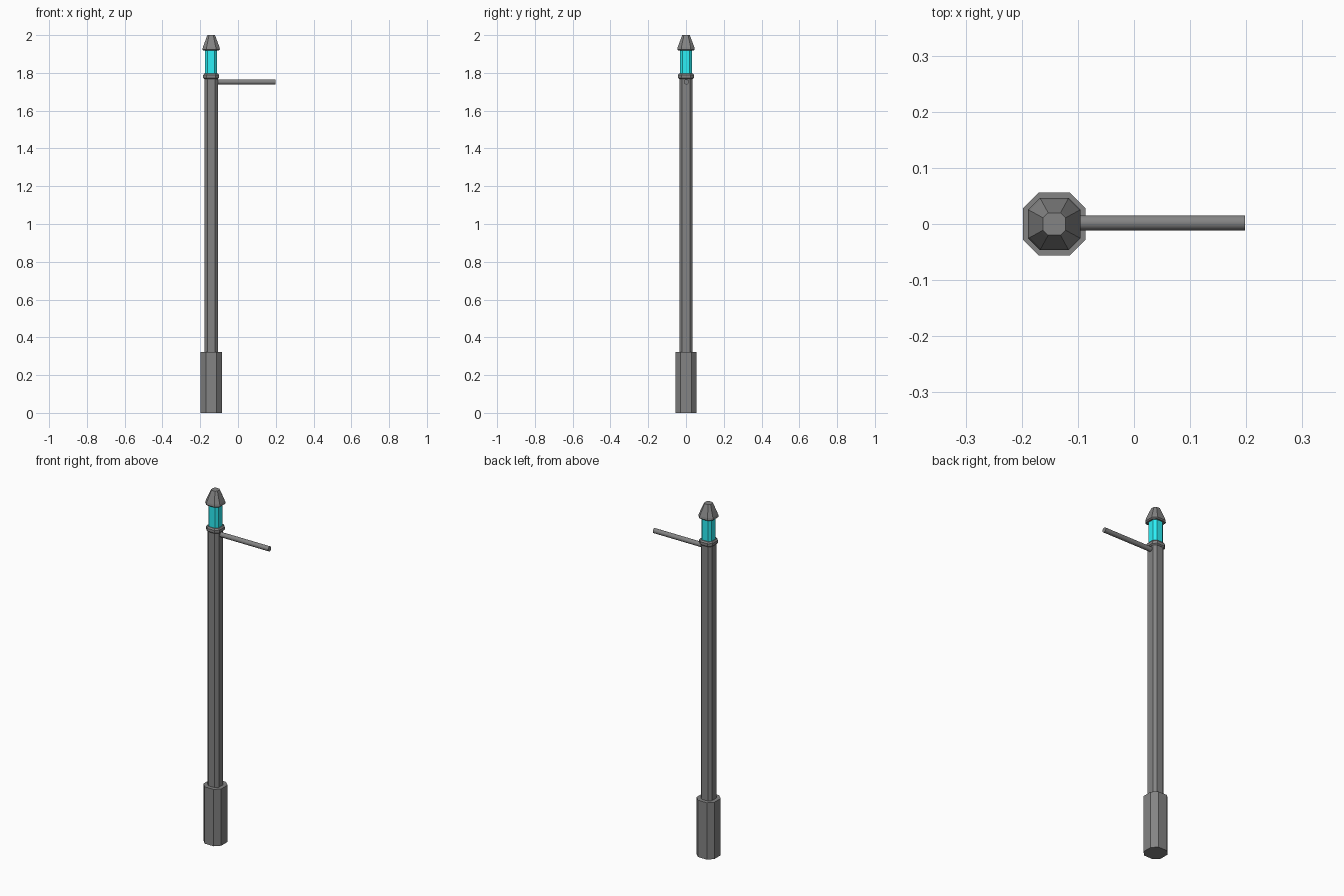
import bpy, bmesh

if "Cube" in bpy.data.objects:
    bpy.data.objects.remove(bpy.data.objects["Cube"])

CX = -0.142  # post axis


def material(name, color):
    mat = bpy.data.materials.new(name)
    mat.diffuse_color = color
    mat.use_nodes = True
    mat.node_tree.nodes["Principled BSDF"].inputs["Base Color"].default_value = mat.diffuse_color
    return mat


DARK = material("dark_metal", (0.23, 0.23, 0.23, 1))
TEAL = material("teal_glass", (0.025, 0.86, 0.92, 1))


def octo_stack(name, rings, mat=DARK, ratio=0.5):
    """Chamfered-square rings (half width, z) joined into a closed solid."""
    bm = bmesh.new()
    loops = []
    for h, z in rings:
        f = h * ratio
        pts = [(h, -f), (h, f), (f, h), (-f, h), (-h, f), (-h, -f), (-f, -h), (f, -h)]
        loops.append([bm.verts.new((CX + x, y, z)) for x, y in pts])
    for a, b in zip(loops, loops[1:]):
        for i in range(8):
            j = (i + 1) % 8
            bm.faces.new((a[i], a[j], b[j], b[i]))
    bm.faces.new(loops[0][::-1])
    bm.faces.new(loops[-1])
    me = bpy.data.meshes.new(name)
    bm.to_mesh(me)
    bm.free()
    me.materials.append(mat)
    ob = bpy.data.objects.new(name, me)
    bpy.context.collection.objects.link(ob)
    return ob


# Post: base, shaft, collar, lamp glass and cap
octo_stack("base", [(0.056, 0), (0.056, 0.323)])
octo_stack("shaft", [(0.035, 0.323), (0.035, 1.772)], ratio=0.57)
octo_stack("collar", [(0.036, 1.768), (0.042, 1.774), (0.042, 1.789), (0.036, 1.797)], ratio=0.57)
octo_stack("lamp_glass", [(0.032, 1.797), (0.032, 1.925)], TEAL, ratio=0.57)
octo_stack("cap", [(0.040, 1.918), (0.0465, 1.924), (0.044, 1.936),
                   (0.024, 1.990), (0.020, 2.0)], ratio=0.55)

# Round side arm
x0, x1 = -0.125, 0.198
bpy.ops.mesh.primitive_cylinder_add(vertices=24, radius=0.0135, depth=x1 - x0,
                                    location=((x0 + x1) / 2, 0.002, 1.752),
                                    rotation=(0, 1.570796, 0))
arm = bpy.context.object
arm.name = "side_arm"
arm.data.materials.append(DARK)
bpy.ops.object.shade_smooth_by_angle()
